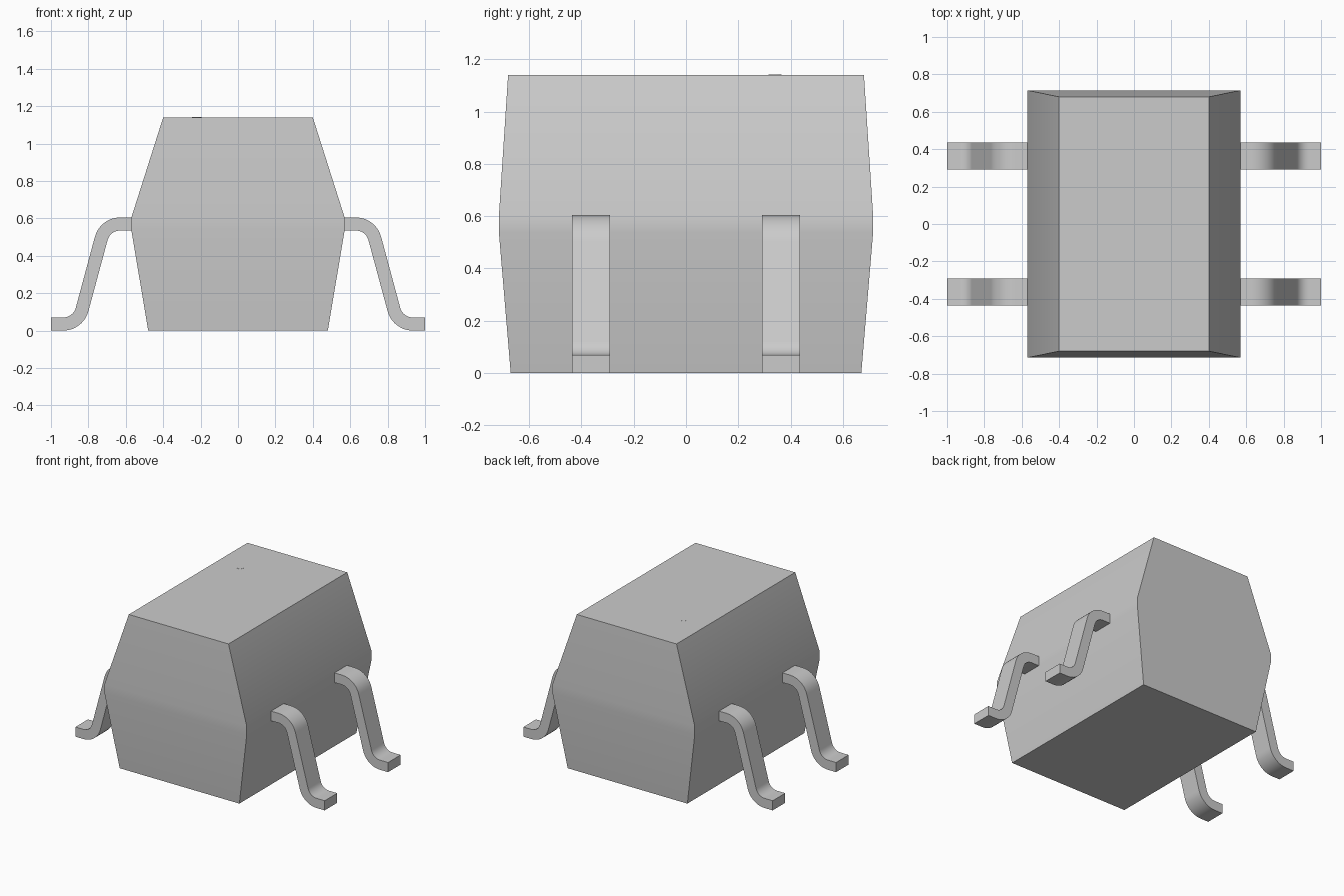
import bpy
import bmesh
from math import sin, cos, radians

cube = bpy.data.objects.get("Cube")
if cube:
    bpy.data.objects.remove(cube)

grey = bpy.data.materials.new("plain grey")
grey.use_nodes = True
colour = (0.6, 0.6, 0.6, 1)
grey.diffuse_color = colour
grey.node_tree.nodes["Principled BSDF"].inputs["Base Color"].default_value = colour


def add_object(name, bm):
    bmesh.ops.recalc_face_normals(bm, faces=bm.faces)
    mesh = bpy.data.meshes.new(name)
    bm.to_mesh(mesh)
    bm.free()
    mesh.materials.append(grey)
    obj = bpy.data.objects.new(name, mesh)
    bpy.context.collection.objects.link(obj)
    bpy.ops.object.select_all(action='DESELECT')
    obj.select_set(True)
    bpy.context.view_layer.objects.active = obj
    bpy.ops.object.shade_smooth_by_angle(angle=radians(30))
    return obj


# Body: rectangular sections (half width, half depth, height) bridged upwards
def build_body():
    sections = [(0.48, 0.67, 0), (0.57, 0.715, 0.535),
                (0.57, 0.715, 0.605), (0.4, 0.68, 1.14)]
    bm = bmesh.new()
    rings = [[bm.verts.new((sx * w, sy * d, z))
              for sx, sy in ((-1, -1), (1, -1), (1, 1), (-1, 1))]
             for w, d, z in sections]
    for low, high in zip(rings, rings[1:]):
        for i in range(4):
            j = (i + 1) % 4
            bm.faces.new((low[i], low[j], high[j], high[i]))
    bm.faces.new(rings[0])
    bm.faces.new(rings[-1])
    add_object("body", bm)


# Leg: strip with two bends, as paired outer and inner profile points
def build_leg(name, side, y_mid):
    bend, steps = radians(75), 10
    wide, tight = 0.14, 0.07
    half = 0.072
    pairs = [((0.56, 0.605), (0.56, 0.535))]
    angles = [bend * i / steps for i in range(steps + 1)]
    for a in angles:
        pairs.append(tuple((0.63 + r * sin(a), 0.465 + r * cos(a))
                           for r in (wide, tight)))
    for a in reversed(angles):
        pairs.append(tuple((0.935 - r * sin(a), 0.14 - r * cos(a))
                           for r in (tight, wide)))
    pairs.append(((1, 0.07), (1, 0)))

    bm = bmesh.new()
    rings = []
    for outer, inner in pairs:
        corners = [(outer, -half), (outer, half), (inner, half), (inner, -half)]
        rings.append([bm.verts.new((side * p[0], y_mid + dy, p[1]))
                      for p, dy in corners])
    for a, b in zip(rings, rings[1:]):
        for i in range(4):
            j = (i + 1) % 4
            bm.faces.new((a[i], a[j], b[j], b[i]))
    bm.faces.new(rings[0])
    bm.faces.new(rings[-1])
    add_object(name, bm)


build_body()
for side, side_name in ((1, "left"), (-1, "right")):
    for y_mid, end_name in ((-0.363, "front"), (0.363, "back")):
        build_leg(f"{end_name}_{side_name}_leg", side, y_mid)

# Tiny flush marker on the top face
bm = bmesh.new()
bmesh.ops.create_cone(bm, cap_ends=True, segments=24,
                      radius1=0.025, radius2=0.025, depth=0.002)
marker = add_object("top_marker", bm)
marker.location = (-0.22, 0.34, 1.14)
